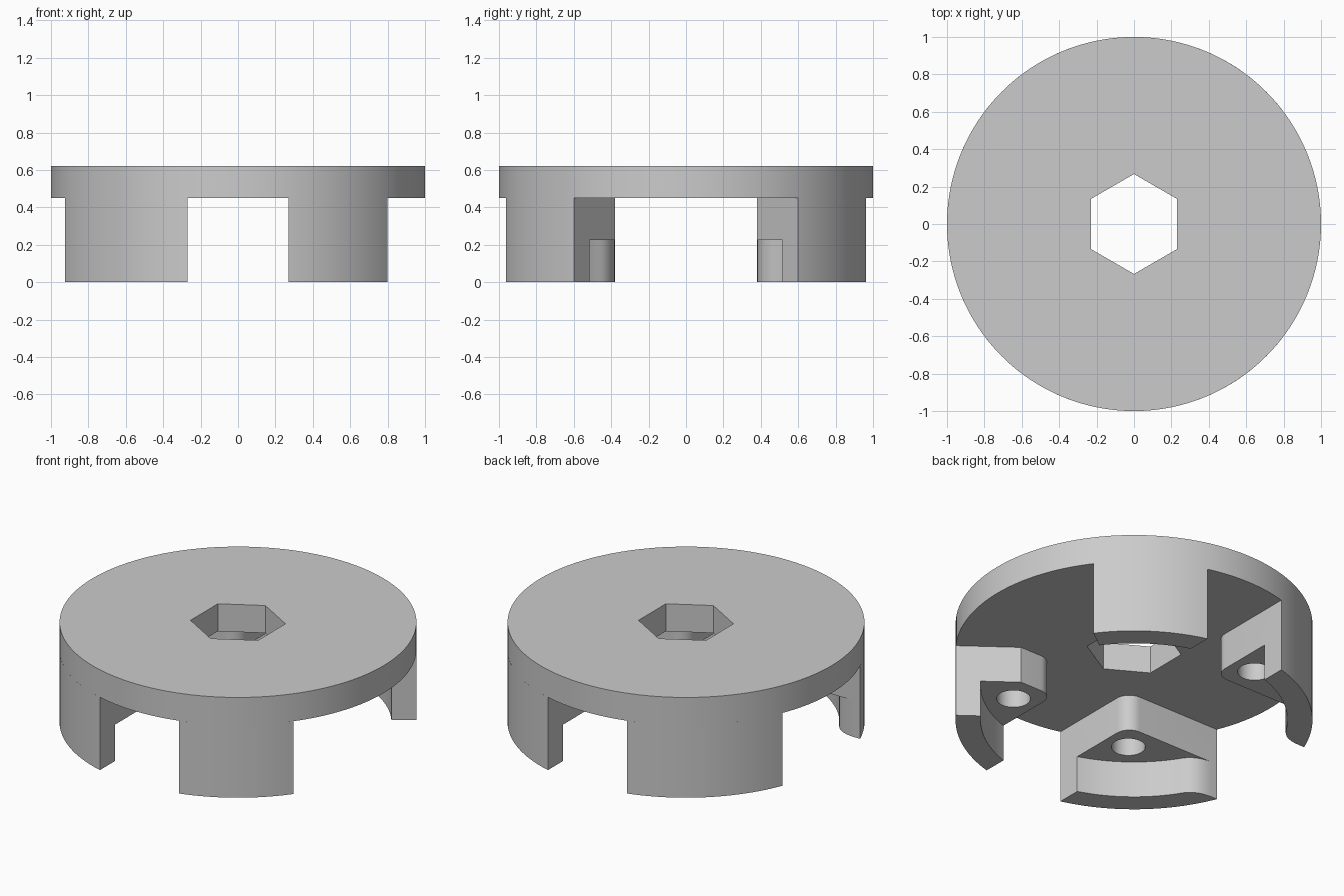
import bpy
import bmesh
from math import sin, cos, radians, acos, asin, degrees
from mathutils import Vector

if "Cube" in bpy.data.objects:
    bpy.data.objects.remove(bpy.data.objects["Cube"])

GAP_X, GAP_Y = 0.27, 0.38          # inner planes of the legs
WALL_R, FILLET = 0.86, 0.09
STEP_Z, DISC_Z, TOP_Z = 0.225, 0.45, 0.62

grey = bpy.data.materials.new("plain_grey")
grey.use_nodes = True
color = (0.6, 0.6, 0.6, 1)
grey.diffuse_color = color
grey.node_tree.nodes["Principled BSDF"].inputs["Base Color"].default_value = color


def arc(radius, start, end, steps, cx=0, cy=0):
    angles = [radians(start + (end - start) * i / steps) for i in range(steps + 1)]
    return [(cx + radius * cos(a), cy + radius * sin(a)) for a in angles]


def prism(name, outline, low, high, sx=1, sy=1):
    """Extrude a plan outline between two heights."""
    bm = bmesh.new()
    face = bm.faces.new([bm.verts.new((x * sx, y * sy, low)) for x, y in outline])
    moved = bmesh.ops.extrude_face_region(bm, geom=[face])["geom"]
    bmesh.ops.translate(bm, vec=Vector((0, 0, high - low)),
                        verts=[v for v in moved if isinstance(v, bmesh.types.BMVert)])
    bmesh.ops.recalc_face_normals(bm, faces=bm.faces)
    mesh = bpy.data.meshes.new(name)
    bm.to_mesh(mesh)
    bm.free()
    mesh.materials.append(grey)
    obj = bpy.data.objects.new(name, mesh)
    bpy.context.collection.objects.link(obj)
    return obj


def select(obj):
    bpy.ops.object.select_all(action="DESELECT")
    obj.select_set(True)
    bpy.context.view_layer.objects.active = obj


def cut(obj, cutters):
    select(obj)
    for cutter in cutters:
        mod = obj.modifiers.new("cut", "BOOLEAN")
        mod.operation, mod.solver, mod.object = "DIFFERENCE", "EXACT", cutter
        bpy.ops.object.modifier_apply(modifier=mod.name)
        bpy.data.objects.remove(cutter)
    bpy.ops.object.shade_smooth_by_angle(angle=radians(30))


# Disc with a hexagonal socket
disc = prism("disc", arc(1, 0, 360, 128)[:-1], DISC_Z, TOP_Z)
socket = prism("socket_cutter", arc(0.267, 30, 330, 5), DISC_Z - 0.1, TOP_Z + 0.1)
cut(disc, [socket])


def leg(name, sx, sy, narrow):
    # Outer wall, end face and rounded inner corner
    end = degrees(asin(0.6 if narrow else GAP_Y))
    outline = arc(1, degrees(acos(GAP_X)), end, 24)
    if narrow:
        outline.append((GAP_Y * 0.8 / 0.6, GAP_Y))
    outline += arc(FILLET, 270, 180, 10, GAP_X + FILLET, GAP_Y + FILLET)
    body = prism(name, outline, 0, DISC_Z, sx, sy)

    # Pocket that leaves only the outer wall below the step
    if narrow:
        pocket = arc(WALL_R, 77, 28, 28) + [(0.2, 0.2)]
    else:
        pocket = arc(WALL_R, 77, 33, 26)
        a, b, c = Vector(pocket[-1]), Vector((0.77, GAP_Y)), Vector((0.885, GAP_Y))
        for i in range(1, 11):
            t = i / 10
            pocket.append(tuple(a * (1 - t) ** 2 + b * 2 * t * (1 - t) + c * t * t))
        pocket += [(0.885, 0.2), (0.2, 0.2)]
    pocket = prism("pocket_cutter", pocket, -0.1, STEP_Z, sx, sy)

    # Blind screw hole in the step
    hole = prism("hole_cutter", arc(0.095, 0, 360, 32, 0.42, 0.55)[:-1],
                 STEP_Z - 0.1, DISC_Z - 0.02, sx, sy)
    cut(body, [pocket, hole])


for side, sx, narrow in (("left", 1, True), ("right", -1, False)):
    for place, sy in (("front", -1), ("back", 1)):
        leg(f"{place}_{side}_leg", sx, sy, narrow)
